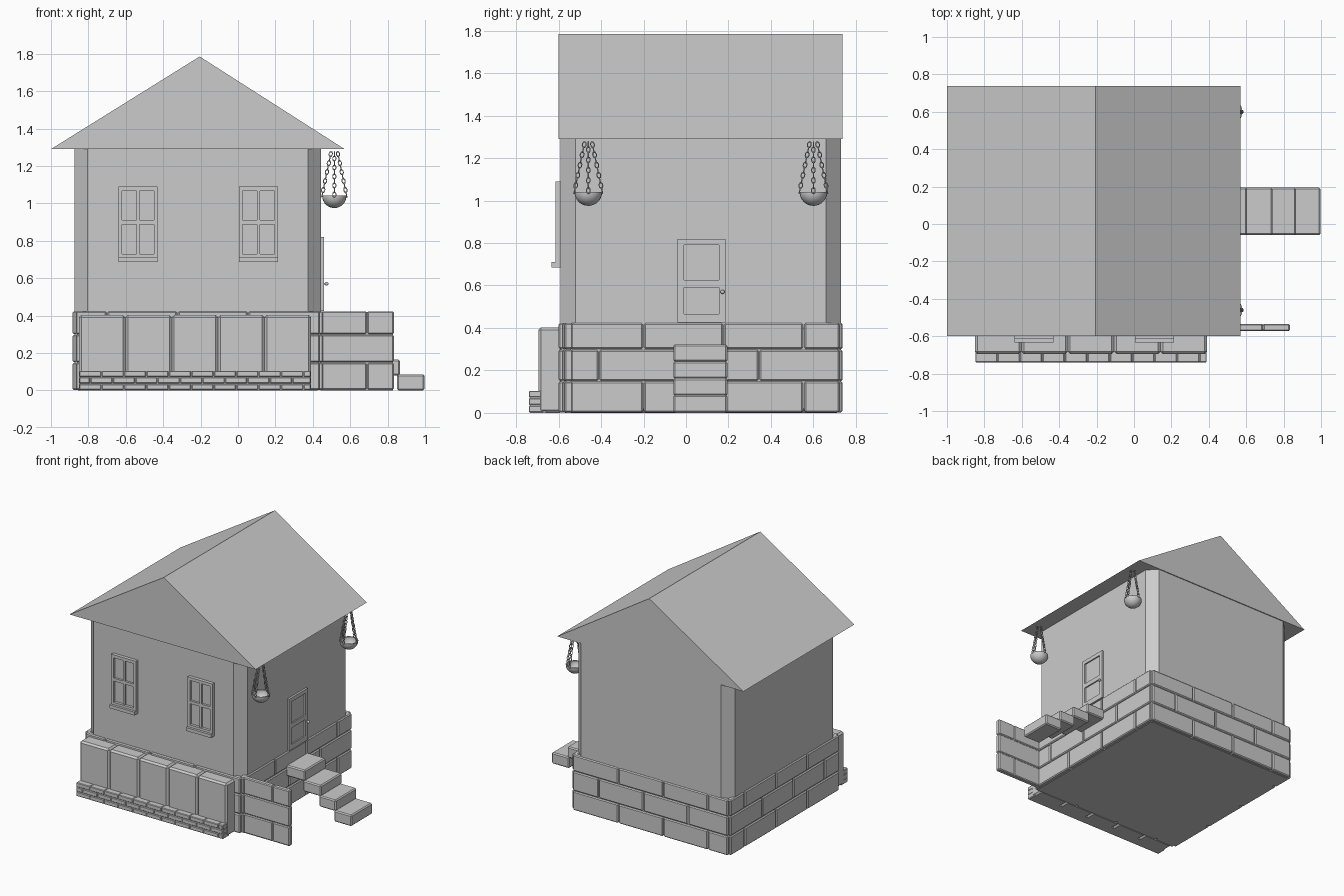
import bpy, bmesh, math
from mathutils import Vector, Matrix

cube = bpy.data.objects.get("Cube")
if cube:
    bpy.data.objects.remove(cube)

grey = bpy.data.materials.new("plain_grey")
grey.use_nodes = True
grey.diffuse_color = (0.6, 0.6, 0.6, 1)
grey.node_tree.nodes["Principled BSDF"].inputs["Base Color"].default_value = (0.6, 0.6, 0.6, 1)


def finish(name, bm, bevel=0):
    bmesh.ops.recalc_face_normals(bm, faces=bm.faces)
    mesh = bpy.data.meshes.new(name)
    bm.to_mesh(mesh)
    bm.free()
    mesh.materials.append(grey)
    ob = bpy.data.objects.new(name, mesh)
    bpy.context.collection.objects.link(ob)
    if bevel:
        mod = ob.modifiers.new("bevel", 'BEVEL')
        mod.width = bevel
        mod.segments = 1
    return ob


def blocks(name, boxes, bevel=0):
    """One object from (x0, x1, y0, y1, z0, z1) boxes."""
    bm = bmesh.new()
    for x0, x1, y0, y1, z0, z1 in boxes:
        m = Matrix.Translation(((x0 + x1) / 2, (y0 + y1) / 2, (z0 + z1) / 2))
        bmesh.ops.create_cube(bm, size=1, matrix=m @ Matrix.Diagonal((x1 - x0, y1 - y0, z1 - z0, 1)))
    return finish(name, bm, bevel)


def prism(name, points, direction):
    bm = bmesh.new()
    face = bm.faces.new([bm.verts.new(p) for p in points])
    new = bmesh.ops.extrude_face_region(bm, geom=[face])["geom"]
    bmesh.ops.translate(bm, vec=direction, verts=[v for v in new if isinstance(v, bmesh.types.BMVert)])
    return finish(name, bm)


# House body limits
L, R, F, B = -0.875, 0.445, -0.59, 0.73
EAVE, BASE = 1.29, 0.42

# Gable roof
prism("roof", [(-1, -0.6, EAVE), (0.57, -0.6, EAVE), (-0.205, -0.6, 1.785)], (0, 1.337, 0))

# Walls with cut corners
C = 0.07
prism("walls", [(L + C, F, BASE - 0.02), (R - C, F, BASE - 0.02), (R, F + C, BASE - 0.02),
                (R, B - C, BASE - 0.02), (R - C, B, BASE - 0.02), (L + C, B, BASE - 0.02),
                (L, B - C, BASE - 0.02), (L, F + C, BASE - 0.02)], (0, 0, EAVE + 0.02 - BASE))

# Stone base: core plus three courses in running bond
blocks("base_core", [(L, R, F, B, 0, BASE - 0.004)], 0.02)
COURSES = [(0.003, 0.147), (0.151, 0.297), (0.301, 0.423)]


def course_spans(start, end, first_seam, pitch=0.377, gap=0.003):
    seams = [start]
    s = first_seam
    while s < end - 0.02:
        if s > start + 0.02:
            seams.append(s)
        s += pitch
    seams.append(end)
    return [(a + gap, b - gap) for a, b in zip(seams, seams[1:])]


stones = []
for i, (z0, z1) in enumerate(COURSES):
    shift = -0.41 if i == 1 else -0.2
    for a, b in course_spans(F + 0.005, B - 0.005, shift - 0.377):
        stones.append((R - 0.03, R + 0.01, a, b, z0, z1))
        stones.append((L - 0.01, L + 0.03, a, b, z0, z1))
    for a, b in course_spans(L + 0.005, R - 0.005, shift - 0.5):
        stones.append((a, b, F - 0.01, F + 0.03, z0, z1))
        stones.append((a, b, B - 0.03, B + 0.008, z0, z1))
blocks("base_stones", stones, 0.007)

# Side wall running out from the front corner
blocks("side_wall_core", [(0.44, 0.828, -0.565, -0.541, 0, 0.418)])
side = []
for i, (z0, z1) in enumerate(COURSES):
    for a, b in course_spans(0.44, 0.836, 0.69 if i != 1 else 0.46):
        side.append((a, b, -0.572, -0.534, z0, z1))
blocks("side_wall_stones", side, 0.006)

# Planter of five panels behind a small brick kerb
PX0, PX1 = -0.85, 0.39
step = (PX1 - PX0) / 5
blocks("planter_panels", [(PX0 + i * step, PX0 + (i + 1) * step, -0.695, -0.58, 0, 0.403)
                          for i in range(5)], 0.013)
blocks("kerb_core", [(PX0 + 0.004, PX1 - 0.004, -0.734, -0.66, 0, 0.1)])
kerb = []
for row in range(3):
    z = 0.002 + row * 0.035
    for a, b in course_spans(PX0, PX1, PX0 + (0.06 if row == 1 else 0.12), 0.12, 0.002):
        kerb.append((a, b, -0.74, -0.67, z, z + 0.032))
blocks("kerb_bricks", kerb, 0.004)

# Steps
TREADS = [0.445, 0.605, 0.74, 0.865, 0.997]
blocks("steps", [(TREADS[i] - (0.015 if i else 0), TREADS[i + 1], -0.06, 0.195,
                  0.24 - 0.08 * i, 0.322 - 0.079 * i) for i in range(4)], 0.008)

# Door: thin slab, raised frame around two panels, knob
D0, D1, DZ0, DZ1 = -0.04, 0.185, 0.425, 0.82
blocks("door_slab", [(0.43, 0.45, D0, D1, DZ0, DZ1)])
blocks("door_frame", [
    (0.43, 0.46, D0, D0 + 0.03, DZ0, DZ1),
    (0.43, 0.46, D1 - 0.03, D1, DZ0, DZ1),
    (0.43, 0.46, D0 + 0.03, D1 - 0.03, DZ0, DZ0 + 0.04),
    (0.43, 0.46, D0 + 0.03, D1 - 0.03, 0.59, 0.625),
    (0.43, 0.46, D0 + 0.03, D1 - 0.03, DZ1 - 0.03, DZ1)])
bm = bmesh.new()
bmesh.ops.create_uvsphere(bm, u_segments=12, v_segments=8, radius=0.01,
                          matrix=Matrix.Translation((0.474, 0.172, 0.57)))
bmesh.ops.create_cone(bm, cap_ends=True, segments=10, radius1=0.005, radius2=0.005, depth=0.02,
                      matrix=Matrix.Translation((0.463, 0.172, 0.57)) @ Matrix.Rotation(math.pi / 2, 4, 'Y'))
knob = finish("door_knob", bm)

# Windows: recessed panes, frame with cross bars, sill
for side_name, x in (("right", -0.535), ("left", 0.11)):
    y0, y1, h = -0.615, -0.58, 0.105
    blocks(side_name + "_window_glass", [(x - 0.09, x + 0.09, -0.595, y1, 0.71, 1.07)])
    blocks(side_name + "_window_frame", [
        (x - h, x - h + 0.02, y0, y1, 0.705, 1.09),
        (x + h - 0.02, x + h, y0, y1, 0.705, 1.09),
        (x - h + 0.02, x + h - 0.02, y0, y1, 1.067, 1.09),
        (x - h + 0.02, x + h - 0.02, y0, y1, 0.705, 0.728),
        (x - 0.008, x + 0.008, y0 + 0.004, y1, 0.728, 1.067),
        (x - h + 0.02, x + h - 0.02, y0 + 0.004, y1, 0.888, 0.91)])
    blocks(side_name + "_window_sill", [(x - h, x + h, -0.633, y1, 0.685, 0.71)])

# Hanging bowls on four chains each
bpy.ops.mesh.primitive_torus_add(major_segments=10, minor_segments=5, major_radius=0.0095, minor_radius=0.003)
ring = bpy.context.object
ring_mesh = ring.data
bpy.data.objects.remove(ring)
LINKS = 10
for side_name, cy in (("front", -0.46), ("back", 0.6)):
    hub = Vector((0.515, cy, 1.04))
    bm = bmesh.new()
    bmesh.ops.create_uvsphere(bm, u_segments=24, v_segments=16, radius=0.065, matrix=Matrix.Translation(hub))
    bmesh.ops.bisect_plane(bm, geom=bm.verts[:] + bm.edges[:] + bm.faces[:], plane_co=hub + Vector((0, 0, 0.001)),
                           plane_no=(0, 0, 1), clear_outer=True)
    bowl = finish(side_name + "_bowl", bm)
    shell = bowl.modifiers.new("shell", 'SOLIDIFY')
    shell.thickness = 0.008
    bowl.data.polygons.foreach_set("use_smooth", [True] * len(bowl.data.polygons))

    bm = bmesh.new()
    for k in range(4):
        out = Vector((math.cos(k * math.pi / 2), math.sin(k * math.pi / 2), 0))
        low = hub + out * 0.066
        high = hub + out * 0.016 + Vector((0, 0, 0.24))
        turn = (high - low).to_track_quat('X', 'Z').to_matrix().to_4x4()
        for i in range(LINKS):
            pos = low.lerp(high, (i + 0.3) / LINKS)
            m = Matrix.Translation(pos) @ turn @ Matrix.Rotation(i % 2 * math.pi / 2, 4, 'X')
            start = len(bm.verts)
            bm.from_mesh(ring_mesh)
            bm.verts.ensure_lookup_table()
            bmesh.ops.transform(bm, matrix=m @ Matrix.Diagonal((1.35, 0.9, 1, 1)), verts=bm.verts[start:])
    chains = finish(side_name + "_bowl_chains", bm)
    chains.data.polygons.foreach_set("use_smooth", [True] * len(chains.data.polygons))
knob.data.polygons.foreach_set("use_smooth", [True] * len(knob.data.polygons))
